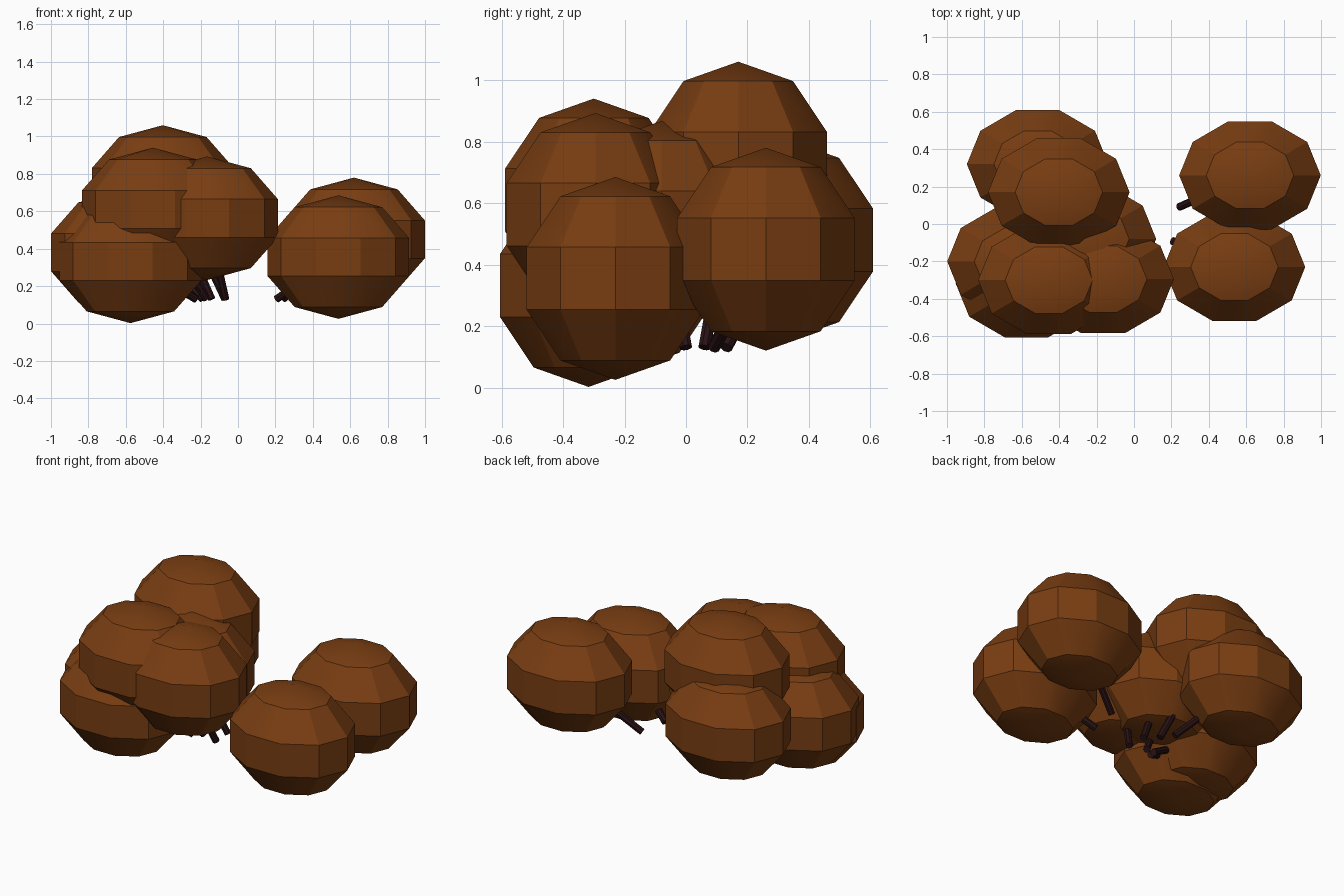
import bpy, bmesh, math
from mathutils import Vector, Matrix

if "Cube" in bpy.data.objects:
    bpy.data.objects.remove(bpy.data.objects["Cube"])


def material(name, rgb):
    m = bpy.data.materials.new(name)
    m.diffuse_color = (*rgb, 1)
    m.use_nodes = True
    m.node_tree.nodes["Principled BSDF"].inputs["Base Color"].default_value = m.diffuse_color
    return m


FOLIAGE = material("autumn brown", (0.19, 0.047, 0.006))
BARK = material("dark bark", (0.022, 0.006, 0.007))
RADII = (0.398, 0.319, 0.33)


def add_object(name, bm, mat):
    mesh = bpy.data.meshes.new(name)
    bm.to_mesh(mesh)
    bm.free()
    mesh.materials.append(mat)
    ob = bpy.data.objects.new(name, mesh)
    bpy.context.collection.objects.link(ob)
    bpy.ops.object.select_all(action='DESELECT')
    bpy.context.view_layer.objects.active = ob
    ob.select_set(True)
    bpy.ops.object.shade_smooth_by_angle(angle=math.radians(30))
    return ob


def leaf_clump(name, centre):
    # ten-sided, five-band ball with a corner pointing along x
    bm = bmesh.new()
    bmesh.ops.create_uvsphere(bm, u_segments=10, v_segments=5, radius=1)
    v = max(bm.verts, key=lambda p: p.co.xy.length).co
    turn = Matrix.Rotation(-math.atan2(v.y, v.x), 4, 'Z')
    bm.transform(Matrix.Translation(centre) @ Matrix.Diagonal((*RADII, 1)) @ turn)
    add_object(name, bm, FOLIAGE)


def branch(name, start, target, length=0.26, radius=0.021):
    # short stick from its free lower end into the clump
    start = Vector(start)
    axis = (Vector(target) - start).normalized()
    bm = bmesh.new()
    bmesh.ops.create_cone(bm, cap_ends=True, segments=8, radius1=radius,
                          radius2=radius, depth=length)
    bm.transform(Matrix.Translation(start + axis * length / 2)
                 @ axis.to_track_quat('Z', 'Y').to_matrix().to_4x4())
    add_object(name, bm, BARK)


# clump name: (clump centre, lower end of its branch)
PARTS = {
    "right_back": ((0.62, 0.26, 0.45), (0.24, 0.09, 0.13)),
    "right_front": ((0.537, -0.23, 0.355), (0.205, -0.09, 0.13)),
    "top_back": ((-0.402, 0.17, 0.73), (-0.14, 0.06, 0.13)),
    "left_back": ((-0.515, 0.32, 0.48), (-0.19, 0.13, 0.13)),
    "low_front": ((-0.575, -0.317, 0.332), (-0.225, -0.12, 0.13)),
    "far_left": ((-0.62, -0.20, 0.38), (-0.22, -0.09, 0.13)),
    "upper_front": ((-0.455, -0.30, 0.61), (-0.17, -0.09, 0.13)),
    "middle_front": ((-0.165, -0.295, 0.563), (-0.067, -0.12, 0.13)),
    "middle": ((-0.26, -0.08, 0.537), (-0.07, 0.0, 0.13)),
}

for part, (centre, foot) in PARTS.items():
    leaf_clump(part + "_leaf_clump", centre)
    branch(part + "_branch", foot, centre)
